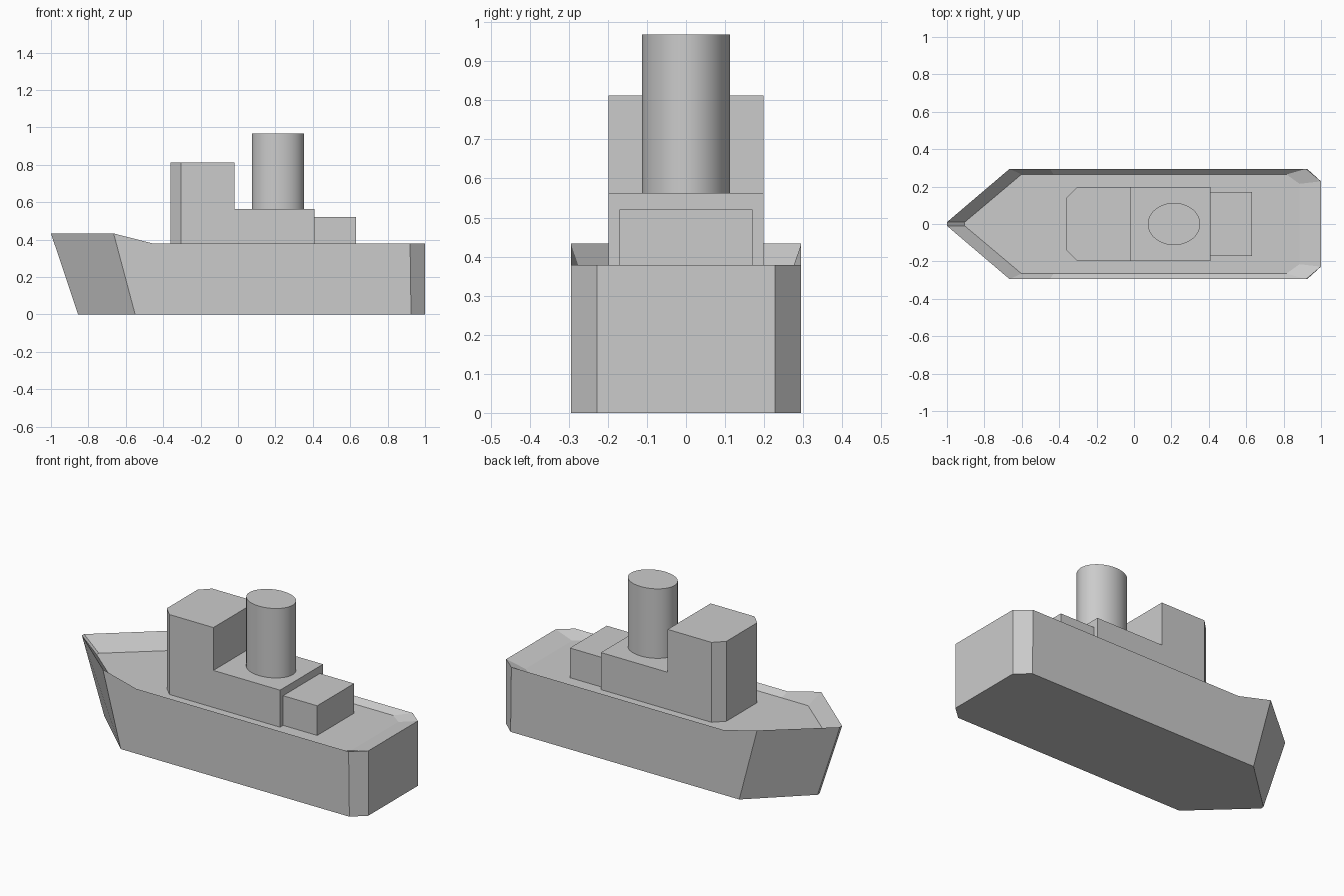
import bpy
import bmesh
import math

cube = bpy.data.objects.get("Cube")
if cube:
    bpy.data.objects.remove(cube, do_unlink=True)

grey = bpy.data.materials.new("plain_grey")
grey.use_nodes = True
colour = (0.6, 0.6, 0.6, 1)
grey.diffuse_color = colour
grey.node_tree.nodes["Principled BSDF"].inputs["Base Color"].default_value = colour

DECK = 0.347


def add_object(name, bm):
    bmesh.ops.recalc_face_normals(bm, faces=bm.faces)
    mesh = bpy.data.meshes.new(name)
    bm.to_mesh(mesh)
    bm.free()
    mesh.materials.append(grey)
    obj = bpy.data.objects.new(name, mesh)
    bpy.context.collection.objects.link(obj)
    return obj


def mirrored_ring(bm, half):
    """Closed loop from a bow-to-stern half outline, mirrored across y."""
    points = half + [(x, -y, z) for x, y, z in reversed(half)]
    return [bm.verts.new(p) for p in points]


def extruded_profile(name, profile, half_width, chamfer=0):
    """Side profile in x and z, extruded across y; chamfers the bow corners."""
    bm = bmesh.new()
    face = bm.faces.new([bm.verts.new((x, -half_width, z)) for x, z in profile])
    moved = bmesh.ops.extrude_face_region(bm, geom=[face], use_keep_orig=True)
    verts = [v for v in moved["geom"] if isinstance(v, bmesh.types.BMVert)]
    bmesh.ops.translate(bm, verts=verts, vec=(0, 2 * half_width, 0))
    bmesh.ops.recalc_face_normals(bm, faces=bm.faces)
    if chamfer:
        bow = min(v.co.x for v in bm.verts)
        edges = [e for e in bm.edges
                 if all(abs(v.co.x - bow) < 1e-4 for v in e.verts)
                 and abs(e.verts[0].co.z - e.verts[1].co.z) > 0.1]
        bmesh.ops.bevel(bm, geom=edges, offset=chamfer, segments=1, affect='EDGES')
    return add_object(name, bm)


# Hull: keel, knife-edged rim and sunken deck outlines, bridged together
bm = bmesh.new()
keel = mirrored_ring(bm, [(-0.855, 0.01, 0), (-0.55, 0.295, 0), (-0.2, 0.295, 0),
                          (0.925, 0.295, 0), (1, 0.228, 0)])
rim = mirrored_ring(bm, [(-1, 0.01, 0.433), (-0.665, 0.295, 0.433), (-0.45, 0.295, 0.378),
                         (0.92, 0.295, 0.378), (1, 0.228, 0.378)])
deck = mirrored_ring(bm, [(-0.905, 0.01, DECK), (-0.602, 0.265, DECK), (-0.43, 0.265, DECK),
                          (0.815, 0.265, DECK), (0.885, 0.215, DECK)])
bm.faces.new(keel)
bm.faces.new(deck)
for lower, upper in ((keel, rim), (rim, deck)):
    for i in range(len(lower)):
        j = (i + 1) % len(lower)
        bm.faces.new((lower[i], lower[j], upper[j], upper[i]))
add_object("hull", bm)

# Stepped main house with the tall bridge at its bow end
extruded_profile("bridge_house", [(-0.36, DECK), (0.41, DECK), (0.41, 0.563),
                                  (-0.02, 0.563), (-0.02, 0.813), (-0.36, 0.813)],
                 0.198, chamfer=0.056)

# Low cabin behind the main house
extruded_profile("aft_cabin", [(0.41, DECK), (0.63, DECK), (0.63, 0.52), (0.41, 0.52)], 0.17)

# Oval funnel
bpy.ops.mesh.primitive_cylinder_add(vertices=48, radius=1, depth=0.407,
                                    location=(0.214, 0, 0.7645))
funnel = bpy.context.object
funnel.name = "funnel"
funnel.scale = (0.14, 0.113, 1)
bpy.ops.object.transform_apply(location=False, rotation=False, scale=True)
funnel.data.materials.append(grey)
bpy.ops.object.shade_smooth_by_angle(angle=math.radians(30))
